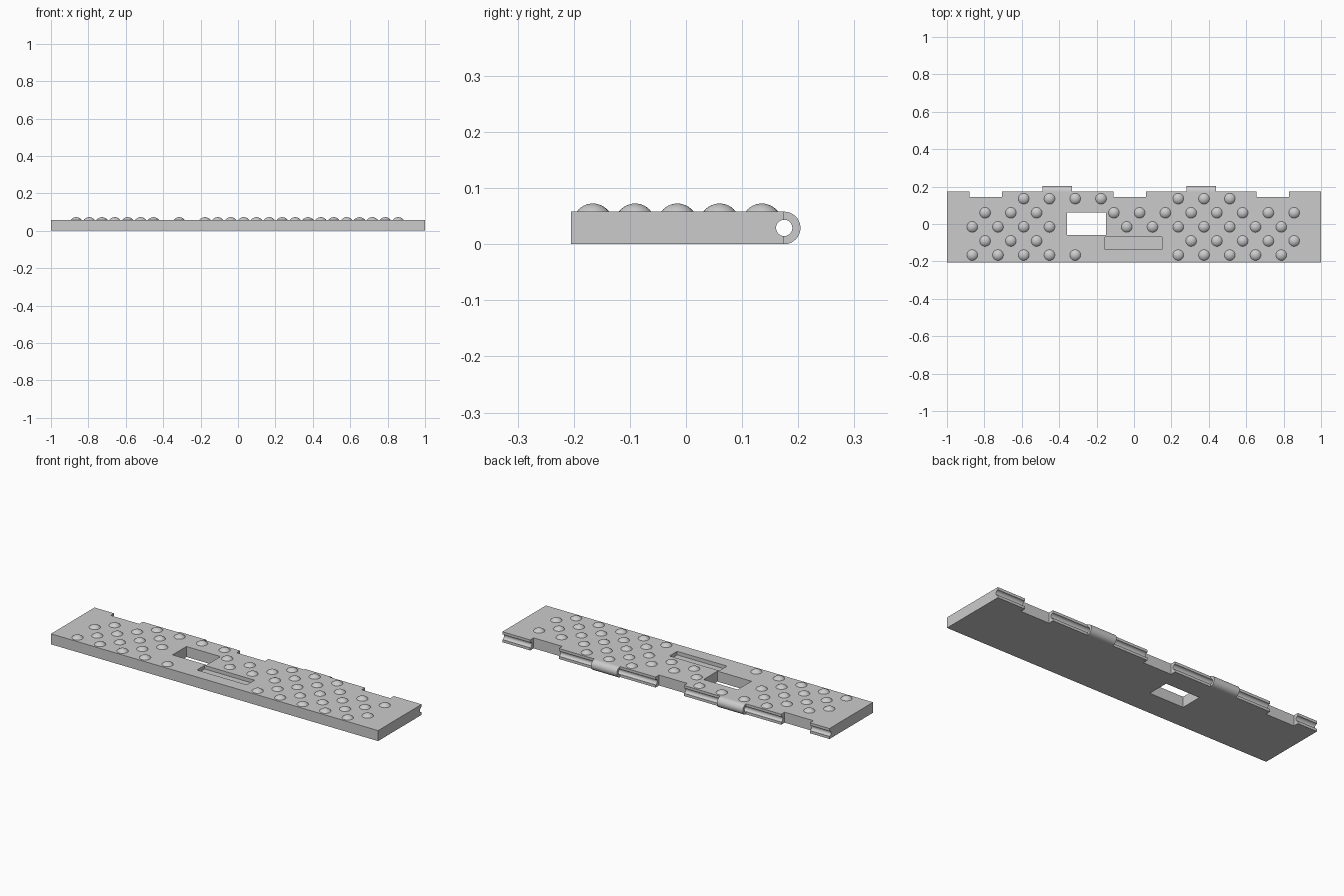
import bpy, bmesh, math
from mathutils import Matrix

if "Cube" in bpy.data.objects:
    bpy.data.objects.remove(bpy.data.objects["Cube"], do_unlink=True)

grey = bpy.data.materials.new("plain grey")
grey.use_nodes = True
grey.diffuse_color = (0.6, 0.6, 0.6, 1)
grey.node_tree.nodes["Principled BSDF"].inputs["Base Color"].default_value = grey.diffuse_color

FRONT, BACK, NOTCH = -0.205, 0.175, 0.145
TOP = 0.058
MID = TOP / 2
BORE = 0.0145


def make(name, bm):
    bmesh.ops.recalc_face_normals(bm, faces=bm.faces)
    mesh = bpy.data.meshes.new(name)
    bm.to_mesh(mesh)
    bm.free()
    mesh.materials.append(grey)
    ob = bpy.data.objects.new(name, mesh)
    bpy.context.collection.objects.link(ob)
    return ob


def prism(name, points, direction):
    """Extrude a closed outline along a direction."""
    bm = bmesh.new()
    face = bm.faces.new([bm.verts.new(p) for p in points])
    ext = bmesh.ops.extrude_face_region(bm, geom=[face])["geom"]
    bmesh.ops.translate(bm, vec=direction,
                        verts=[v for v in ext if isinstance(v, bmesh.types.BMVert)])
    return make(name, bm)


def block(name, x0, x1, y0, y1, z0, z1):
    return prism(name, [(x0, y0, z0), (x1, y0, z0), (x1, y1, z0), (x0, y1, z0)], (0, 0, z1 - z0))


def arc(radius, start, end, steps, x):
    angles = [start + (end - start) * i / steps for i in range(steps + 1)]
    return [(x, BACK + radius * math.cos(a), MID + radius * math.sin(a)) for a in angles]


def select(ob):
    bpy.ops.object.select_all(action="DESELECT")
    ob.select_set(True)
    bpy.context.view_layer.objects.active = ob


def smooth(ob):
    select(ob)
    bpy.ops.object.shade_smooth_by_angle(angle=math.radians(30))


# Plate with three notches along the hinge edge
outline = [(-1, FRONT, 0), (1, FRONT, 0), (1, BACK, 0)]
for x0, x1 in ((0.655, 0.83), (-0.11, 0.063), (-0.88, -0.705)):
    outline += [(x1, BACK, 0), (x1, NOTCH, 0), (x0, NOTCH, 0), (x0, BACK, 0)]
outline.append((-1, BACK, 0))
plate = prism("plate", outline, (0, 0, TOP))

# Hinge pin groove, through window and shallow label recess
cutters = [
    prism("groove_cutter", arc(BORE, 0, math.tau, 32, -1.1)[:-1], (2.2, 0, 0)),
    block("window_cutter", -0.358, -0.15, -0.06, 0.061, -0.1, 0.2),
    block("recess_cutter", -0.155, 0.15, -0.137, -0.07, TOP - 0.02, 0.2),
]
select(plate)
for cutter in cutters:
    cutter.hide_render = True
    mod = plate.modifiers.new(cutter.name, "BOOLEAN")
    mod.operation = "DIFFERENCE"
    mod.solver = "EXACT"
    mod.object = cutter
    bpy.ops.object.modifier_apply(modifier=mod.name)
    bpy.data.objects.remove(cutter, do_unlink=True)
smooth(plate)

# Hinge knuckles: half rings closing the groove
half = math.pi / 2
for side, x0, x1 in (("right", -0.49, -0.332), ("left", 0.28, 0.438)):
    ring = arc(MID, -half, half, 20, x0) + arc(BORE, half, -half, 16, x0)
    smooth(prism("hinge_knuckle_" + side, ring, (x1 - x0, 0, 0)))

# Grip studs: staggered rows of shallow domes
STUD_R, STUD_H, PITCH = 0.029, 0.0145, 0.1377
SPHERE_R = (STUD_R ** 2 + STUD_H ** 2) / (2 * STUD_H)
rows = [
    [*range(5), *range(8, 13)],
    [*range(3), *range(8, 13)],
    [*range(4), *range(6, 13)],
    [*range(3), *range(5, 13)],
    [*range(2, 6), *range(8, 11)],
]
SEG, RINGS = 24, 6
max_angle = math.asin(STUD_R / SPHERE_R)
bm = bmesh.new()
for r, columns in enumerate(rows):
    for c in columns:
        x = -0.865 + PITCH * (c + 0.5 * (r % 2))
        y = -0.166 + 0.0753 * r
        # Spin a short meridian into a spherical cap
        pts = []
        for i in range(RINGS + 1):
            a = max_angle * i / RINGS
            z = TOP + STUD_H - SPHERE_R * (1 - math.cos(a))
            pts.append(bm.verts.new((x + SPHERE_R * math.sin(a), y, z)))
        edges = [bm.edges.new(pair) for pair in zip(pts, pts[1:])]
        bmesh.ops.spin(bm, geom=pts + edges, cent=(x, y, 0), axis=(0, 0, 1),
                       angle=math.tau, steps=SEG)
bmesh.ops.remove_doubles(bm, verts=bm.verts, dist=0.0002)
studs = make("grip_studs", bm)
smooth(studs)
